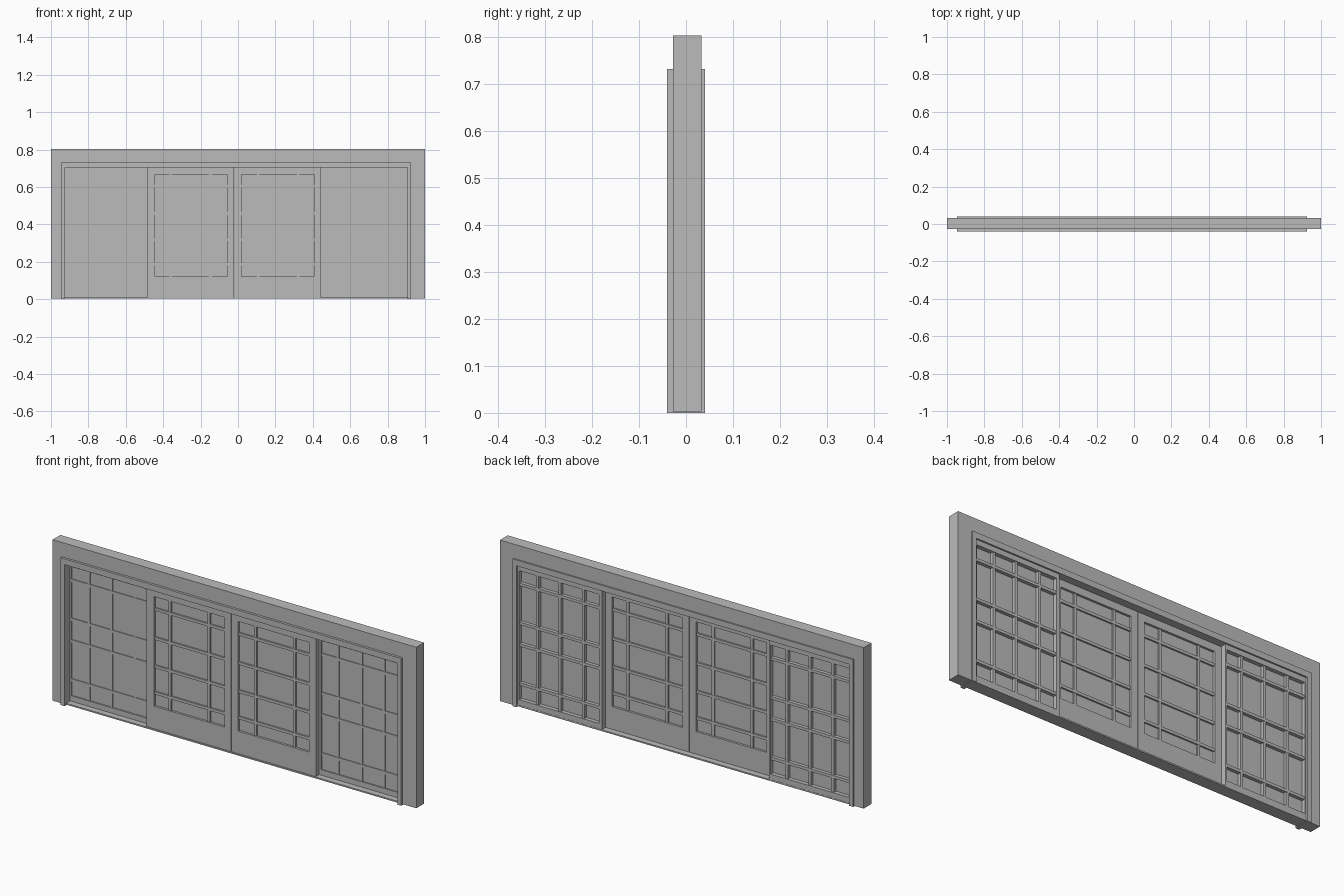
import bpy
import bmesh
from mathutils import Matrix, Vector

old = bpy.data.objects.get("Cube")
if old:
    bpy.data.objects.remove(old, do_unlink=True)

grey = bpy.data.materials.new("plain grey")
grey.use_nodes = True
COLOUR = (0.5, 0.5, 0.5, 1)
grey.diffuse_color = COLOUR
grey.node_tree.nodes["Principled BSDF"].inputs["Base Color"].default_value = COLOUR


def add_boxes(name, boxes):
    """One object from boxes given as (x range, y range, z range)."""
    bm = bmesh.new()
    for spans in boxes:
        centre = Vector([(a + b) / 2 for a, b in spans])
        size = Vector([b - a for a, b in spans])
        bmesh.ops.create_cube(
            bm, size=1, matrix=Matrix.Translation(centre) @ Matrix.Diagonal(size).to_4x4())
    mesh = bpy.data.meshes.new(name)
    bm.to_mesh(mesh)
    bm.free()
    mesh.materials.append(grey)
    obj = bpy.data.objects.new(name, mesh)
    bpy.context.collection.objects.link(obj)
    return obj


def surround(name, outer, inner, y, bottom):
    """Two posts and a head around an opening, each size as (x0, x1, top)."""
    (a0, a1, at), (b0, b1, bt) = outer, inner
    add_boxes(name, [((a0, b0), y, (bottom, at)),
                     ((b1, a1), y, (bottom, at)),
                     ((b0, b1), y, (bt, at))])


def panel(name, x, z, glass_x, glass_z, y, glass_y, bar_y, columns, rows):
    """Rails and stiles, a glass sheet and a grid of glazing bars."""
    add_boxes(name + "_frame", [((x[0], glass_x[0]), y, z),
                                ((glass_x[1], x[1]), y, z),
                                (glass_x, y, (z[0], glass_z[0])),
                                (glass_x, y, (glass_z[1], z[1]))])
    add_boxes(name + "_glass", [(glass_x, glass_y, glass_z)])
    half = 0.007
    inset = 0.001
    upright_y = (bar_y[0] + inset, bar_y[1] - inset)
    bars = [((c - half, c + half), upright_y, glass_z) for c in columns]
    bars += [(glass_x, bar_y, (r - half, r + half)) for r in rows]
    add_boxes(name + "_glazing_bars", bars)


# Wall surround, casing and threshold
CASING_OUT = (-0.947, 0.925, 0.732)
CASING_IN = (-0.925, 0.905, 0.703)
surround("wall", (-1, 1, 0.803), CASING_OUT, (-0.028, 0.033), 0.003)
surround("door_casing", CASING_OUT, CASING_IN, (-0.04, 0.04), 0)
add_boxes("threshold", [((-0.925, 0.905), (-0.028, 0.033), (0.003, 0.01))])

# Middle pair of doors, on the front track
DOOR_ROWS = (0.187, 0.318, 0.458, 0.603)
doors = {
    "right_door": ((-0.485, -0.021), (-0.445, -0.057), (-0.36, -0.147)),
    "left_door": ((-0.019, 0.445), (0.018, 0.406), (0.108, 0.323)),
}
for name, (x, glass_x, columns) in doors.items():
    panel(name, x, (0.01, 0.703), glass_x, (0.122, 0.667),
          (-0.024, 0.002), (-0.013, -0.009), (-0.021, -0.001), columns, DOOR_ROWS)

# Outer fixed panels, on the back track
SIDE_ROWS = (0.114, 0.308, 0.415, 0.609)
sides = {
    "right_side_panel": ((-0.925, -0.48), (-0.918, -0.488), (-0.825, -0.7, -0.573)),
    "left_side_panel": ((0.44, 0.905), (0.455, 0.895), (0.545, 0.674, 0.797)),
}
for name, (x, glass_x, columns) in sides.items():
    panel(name, x, (0.01, 0.703), glass_x, (0.037, 0.678),
          (0.003, 0.032), (0.009, 0.012), (0.005, 0.029), columns, SIDE_ROWS)
